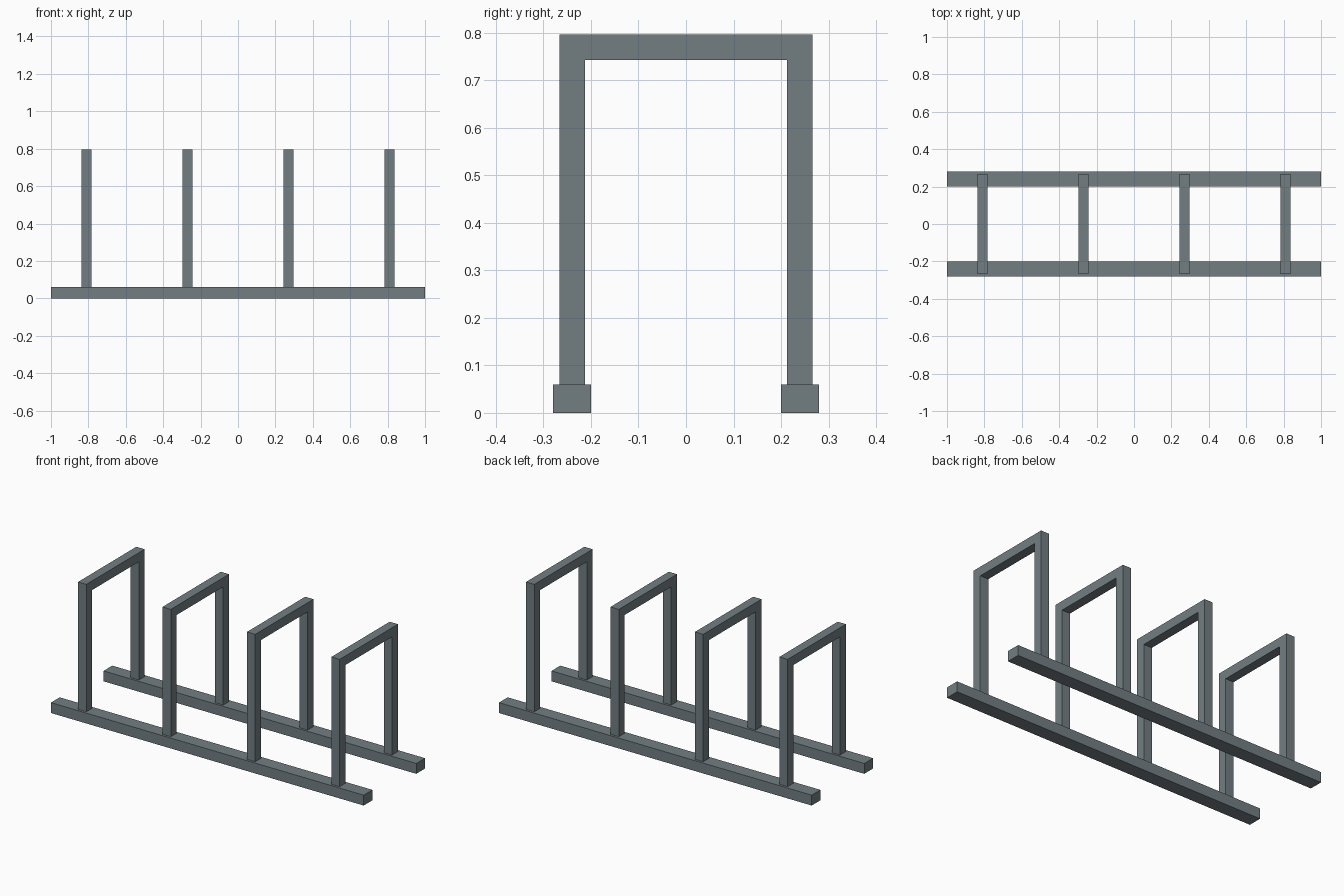
import bpy, bmesh

if "Cube" in bpy.data.objects:
    bpy.data.objects.remove(bpy.data.objects["Cube"])

RAIL_H = 0.06
TUBE = 0.053
HOOP_Y, HOOP_TOP = 0.266, 0.796

# Blue-grey painted steel
steel = bpy.data.materials.new("painted_steel")
steel.diffuse_color = (0.17, 0.21, 0.225, 1)
steel.use_nodes = True
steel.node_tree.nodes["Principled BSDF"].inputs["Base Color"].default_value = steel.diffuse_color


def make_object(name, bm):
    bmesh.ops.recalc_face_normals(bm, faces=bm.faces)
    mesh = bpy.data.meshes.new(name)
    bm.to_mesh(mesh)
    bm.free()
    mesh.materials.append(steel)
    obj = bpy.data.objects.new(name, mesh)
    bpy.context.collection.objects.link(obj)
    return obj


def extrude_x(name, profile, x0, x1):
    """Extrude a closed (y, z) outline along x."""
    bm = bmesh.new()
    face = bm.faces.new([bm.verts.new((x0, y, z)) for y, z in profile])
    result = bmesh.ops.extrude_face_region(bm, geom=[face])
    verts = [v for v in result["geom"] if isinstance(v, bmesh.types.BMVert)]
    bmesh.ops.translate(bm, verts=verts, vec=(x1 - x0, 0, 0))
    return make_object(name, bm)


# Two ground rails
for side, label in ((-1, "front"), (1, "back")):
    a, b = side * 0.2, side * 0.28
    extrude_x(f"{label}_ground_rail",
              [(a, 0), (b, 0), (b, RAIL_H), (a, RAIL_H)], -1, 1)

# Four square-tube hoops standing on the rails
inner_y, inner_top = HOOP_Y - TUBE, HOOP_TOP - TUBE
half = [(HOOP_Y, RAIL_H), (HOOP_Y, HOOP_TOP)]
inside = [(inner_y, inner_top), (inner_y, RAIL_H)]
hoop = (half + [(-y, z) for y, z in reversed(half)]
        + [(-y, z) for y, z in reversed(inside)] + inside)
for i in range(4):
    x = -0.81 + 0.54 * i
    extrude_x(f"bike_hoop_{i + 1}", hoop, x - TUBE / 2, x + TUBE / 2)
